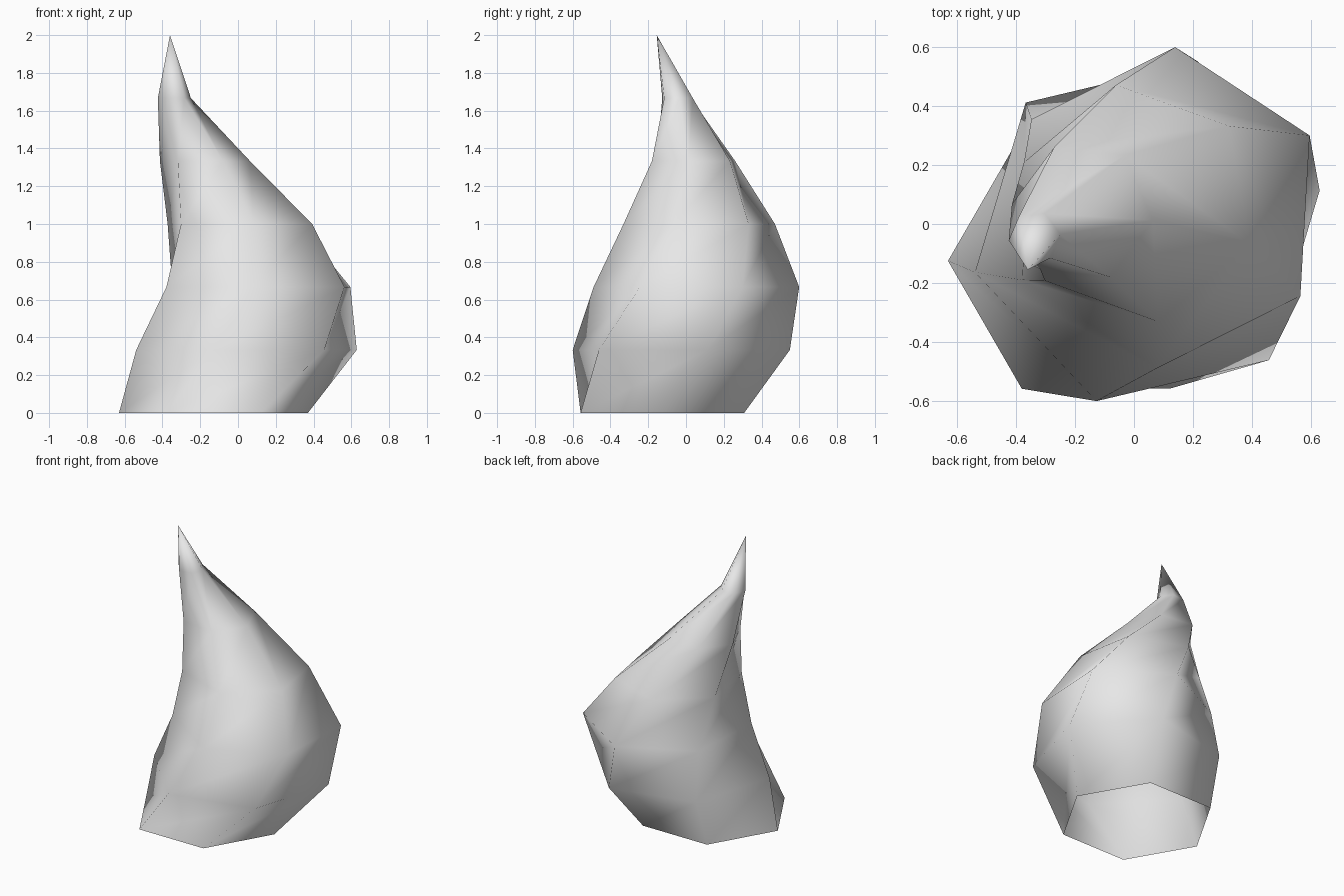
import bpy
import bmesh
from math import cos, sin, radians

cube = bpy.data.objects.get("Cube")
if cube:
    bpy.data.objects.remove(cube, do_unlink=True)

SIDES = 6
STEP = 1 / 3       # height between rings
TWIST = 13.35      # degrees of twist per ring

# Ring centre x, centre y and radius, from the open base upwards
RINGS = [
    (-0.13, -0.125, 0.50),
    (0.045, -0.025, 0.60),
    (0.108, 0.055, 0.545),
    (0.01, 0.07, 0.407),
    (-0.175, 0.04, 0.24),
    (-0.337, -0.045, 0.088),
]
TIP = (-0.36, -0.155, 2)

# Single plain material
grey = bpy.data.materials.new("light_grey")
grey.use_nodes = True
colour = (0.8, 0.8, 0.8, 1)
grey.diffuse_color = colour
grey.node_tree.nodes["Principled BSDF"].inputs["Base Color"].default_value = colour

# Twisted, swaying hexagonal rings
bm = bmesh.new()
rows = []
for level, (cx, cy, r) in enumerate(RINGS):
    row = []
    for k in range(SIDES):
        a = radians(360 / SIDES * k + TWIST * level)
        row.append(bm.verts.new((cx + r * cos(a), cy + r * sin(a), level * STEP)))
    rows.append(row)

# Side walls, split along the direction of the twist
for low, high in zip(rows, rows[1:]):
    for k in range(SIDES):
        n = (k + 1) % SIDES
        bm.faces.new((low[k], low[n], high[n]))
        bm.faces.new((low[k], high[n], high[k]))

# Pointed tip
tip = bm.verts.new(TIP)
for k in range(SIDES):
    bm.faces.new((rows[-1][k], rows[-1][(k + 1) % SIDES], tip))

for face in bm.faces:
    face.smooth = True

mesh = bpy.data.meshes.new("twisted_flame")
bm.to_mesh(mesh)
bm.free()
mesh.materials.append(grey)
flame = bpy.data.objects.new("twisted_flame", mesh)
bpy.context.collection.objects.link(flame)
